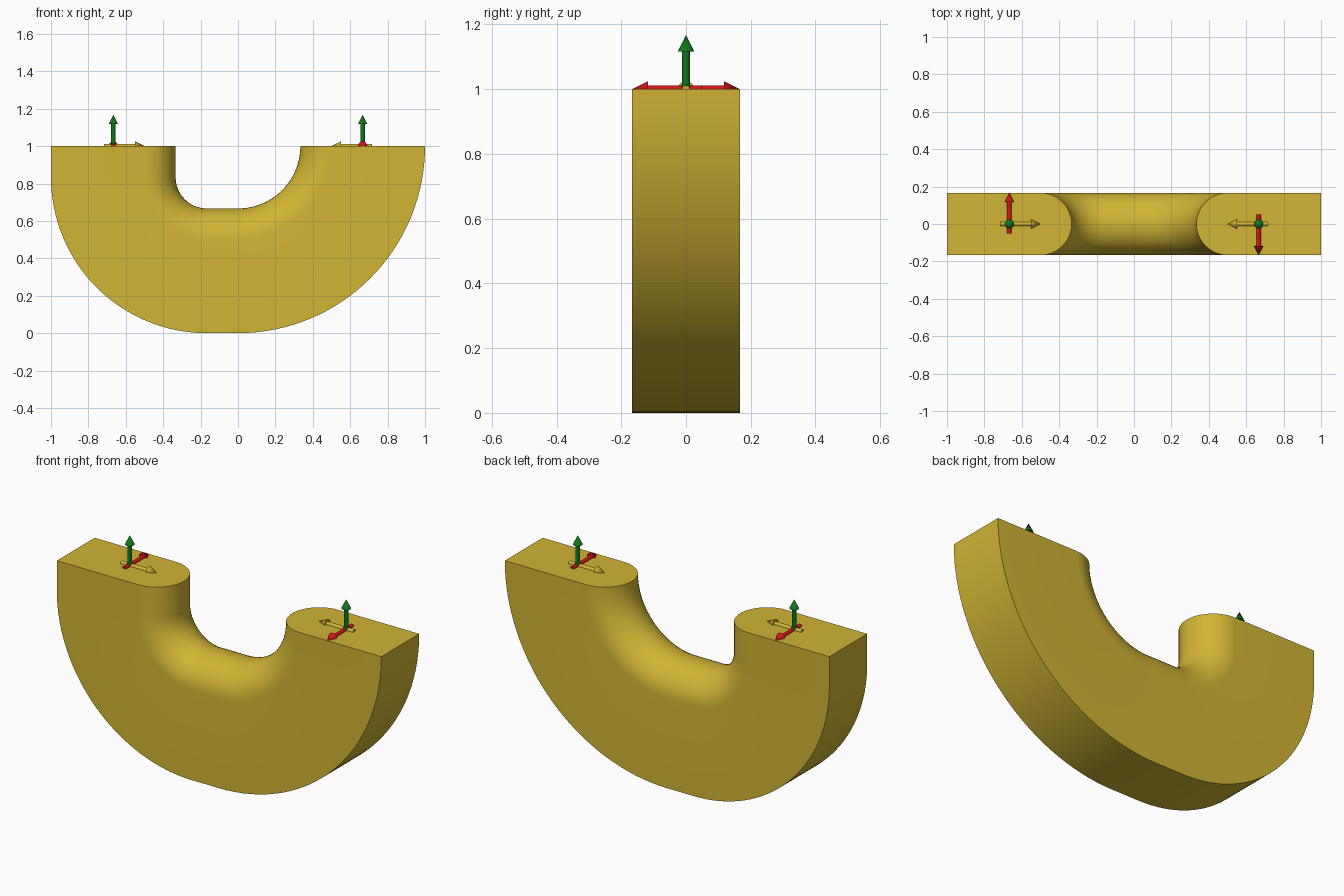
import bpy, bmesh, math
from mathutils import Matrix, Vector

if "Cube" in bpy.data.objects:
    bpy.data.objects.remove(bpy.data.objects["Cube"])

R = 1 / 6          # half thickness of the block
DEPTH = 2 / 3      # distance from inner to outer edge


def material(name, color):
    m = bpy.data.materials.new(name)
    m.diffuse_color = (*color, 1)
    m.use_nodes = True
    m.node_tree.nodes["Principled BSDF"].inputs["Base Color"].default_value = m.diffuse_color
    return m


GOLD = material("gold", (0.64, 0.46, 0.035))
GREEN = material("green", (0.006, 0.18, 0.012))
RED = material("red", (0.65, 0.008, 0.008))


def finish(bm, name, mat):
    bmesh.ops.recalc_face_normals(bm, faces=bm.faces)
    mesh = bpy.data.meshes.new(name)
    bm.to_mesh(mesh)
    bm.free()
    mesh.materials.append(mat)
    ob = bpy.data.objects.new(name, mesh)
    bpy.context.collection.objects.link(ob)
    bpy.ops.object.select_all(action='DESELECT')
    ob.select_set(True)
    bpy.context.view_layer.objects.active = ob
    bpy.ops.object.shade_smooth_by_angle(angle=math.radians(35))
    return ob


# Cross-section: (distance from inner edge, y), rounded inside, square outside
section = [(DEPTH, -R)]
for i in range(25):
    a = -math.pi / 2 + math.pi * i / 24
    section.append((R - R * math.cos(a), R * math.sin(a)))
section.append((DEPTH, R))

# Path stations: (centre x, centre z, inner radius, angle)
stations = [(-R, 1, R, math.pi)]
for i in range(33):
    stations.append((-R, 1 - R, R, math.pi * (1 + i / 64)))
for i in range(33):
    stations.append((0, 1, 2 * R, math.pi * (1.5 + i / 64)))

# Curved block swept along the path
bm = bmesh.new()
rings = []
for cx, cz, r, a in stations:
    rings.append([bm.verts.new((cx + (r + d) * math.cos(a), y, cz + (r + d) * math.sin(a)))
                  for d, y in section])
n = len(section)
for p, q in zip(rings, rings[1:]):
    for j in range(n):
        k = (j + 1) % n
        bm.faces.new((p[j], p[k], q[k], q[j]))
bm.faces.new(rings[0])
bm.faces.new(rings[-1])
finish(bm, "curved_block", GOLD)


def arrow(name, origin, direction, mat):
    """Shaft with a conical head, starting slightly behind its origin."""
    bm = bmesh.new()
    profile = [(0.012, -0.05), (0.012, 0.117), (0.025, 0.117), (0, 0.167)]
    rot = Vector((0, 0, 1)).rotation_difference(Vector(direction)).to_matrix().to_4x4()
    verts = [bm.verts.new((0, 0, -0.05))]
    verts += [bm.verts.new((r, 0, z)) for r, z in profile]
    edges = [bm.edges.new(pair) for pair in zip(verts, verts[1:])]
    bmesh.ops.spin(bm, geom=verts + edges, cent=(0, 0, 0), axis=(0, 0, 1),
                   angle=math.tau, steps=16, use_merge=False)
    bmesh.ops.remove_doubles(bm, verts=bm.verts, dist=1e-4)
    bm.transform(Matrix.Translation(origin) @ rot)
    finish(bm, name, mat)


# Axis markers on both end faces, the right one turned half round
for side, s in (("left", 1), ("right", -1)):
    origin = (-s * DEPTH, 0, 1)
    arrow(side + "_up_arrow", origin, (0, 0, 1), GREEN)
    arrow(side + "_across_arrow", origin, (0, s, 0), RED)
    arrow(side + "_inward_arrow", origin, (s, 0, 0), GOLD)
    # Round hub where the arrows meet
    bm = bmesh.new()
    bmesh.ops.create_uvsphere(bm, u_segments=16, v_segments=8, radius=0.018,
                              matrix=Matrix.Translation(origin))
    finish(bm, side + "_hub", GREEN)
